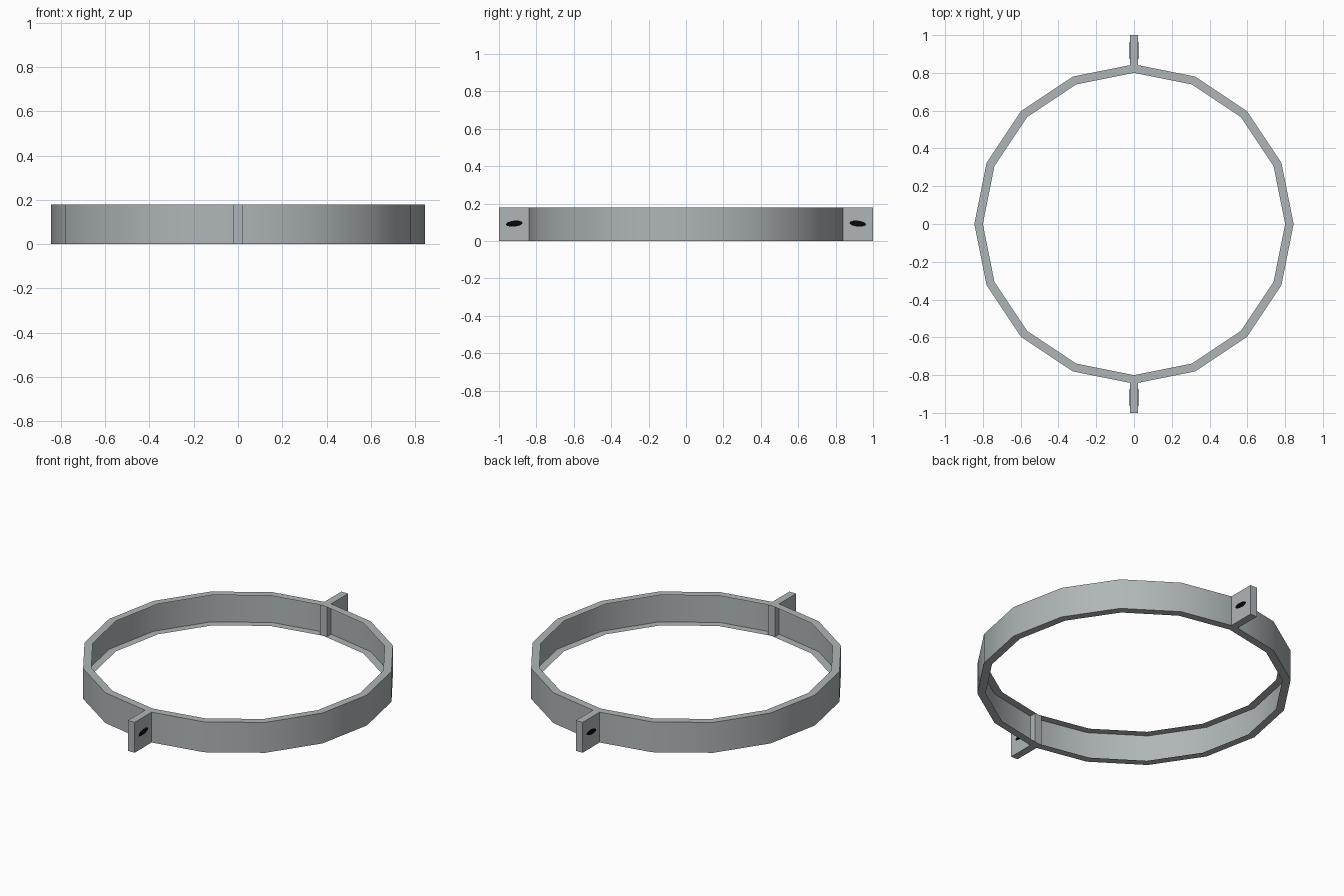
import bpy, bmesh, math

if "Cube" in bpy.data.objects:
    bpy.data.objects.remove(bpy.data.objects["Cube"])

H = 0.18        # band height
R_OUT, R_IN = 0.845, 0.80
SIDES = 16


def material(name, rgb):
    m = bpy.data.materials.new(name)
    m.diffuse_color = (*rgb, 1)
    m.use_nodes = True
    m.node_tree.nodes["Principled BSDF"].inputs["Base Color"].default_value = m.diffuse_color
    return m


metal = material("grey metal", (0.43, 0.47, 0.475))
black = material("black", (0.002, 0.002, 0.002))


def add_object(name, bm, mat, recalc=True):
    if recalc:
        bmesh.ops.recalc_face_normals(bm, faces=bm.faces)
    me = bpy.data.meshes.new(name)
    bm.to_mesh(me)
    bm.free()
    me.materials.append(mat)
    ob = bpy.data.objects.new(name, me)
    bpy.context.collection.objects.link(ob)
    return ob


def box(name, x0, x1, y0, y1, z0, z1, mat):
    bm = bmesh.new()
    bmesh.ops.create_cube(bm, size=1)
    for v in bm.verts:
        v.co = ((x0, x1)[v.co.x > 0], (y0, y1)[v.co.y > 0], (z0, z1)[v.co.z > 0])
    return add_object(name, bm, mat)


# Sixteen-sided band: thin outer wall with inward rims at top and bottom
bm = bmesh.new()
section = [(R_IN, 0), (R_OUT, 0), (R_OUT, H), (R_IN, H)]
rings = []
for i in range(SIDES):
    a = 2 * math.pi * i / SIDES
    rings.append([bm.verts.new((r * math.cos(a), r * math.sin(a), z)) for r, z in section])
for i in range(SIDES):
    p, q = rings[i], rings[(i + 1) % SIDES]
    for k in range(3):
        bm.faces.new((p[k], q[k], q[k + 1], p[k + 1]))
band = add_object("clamp_band", bm, metal, recalc=False)
bpy.context.view_layer.objects.active = band
band.select_set(True)
bpy.ops.object.shade_smooth_by_angle(angle=math.radians(30))

# Two flanges, each with a small flat bolt slot marked on both faces
for s, label in ((-1, "front"), (1, "back")):
    y0, y1 = sorted((s * 0.80, s * 1.0))
    box(label + "_flange", -0.022, 0.022, y0, y1, 0, H, metal)
    for side, face in ((-1, "left"), (1, "right")):
        bm = bmesh.new()
        loop = []
        for i in range(12):
            a = 2 * math.pi * i / 12
            loop.append(bm.verts.new((side * 0.0215, s * (0.918 + 0.045 * math.cos(a)),
                                      0.093 + 0.016 * math.sin(a) - side * 0.004 * math.cos(a))))
        cap = bm.faces.new(loop)
        ext = bmesh.ops.extrude_face_region(bm, geom=[cap])
        bmesh.ops.translate(bm, vec=(side * 0.001, 0, 0),
                            verts=[g for g in ext["geom"] if isinstance(g, bmesh.types.BMVert)])
        add_object(f"{label}_flange_slot_{face}", bm, black)
